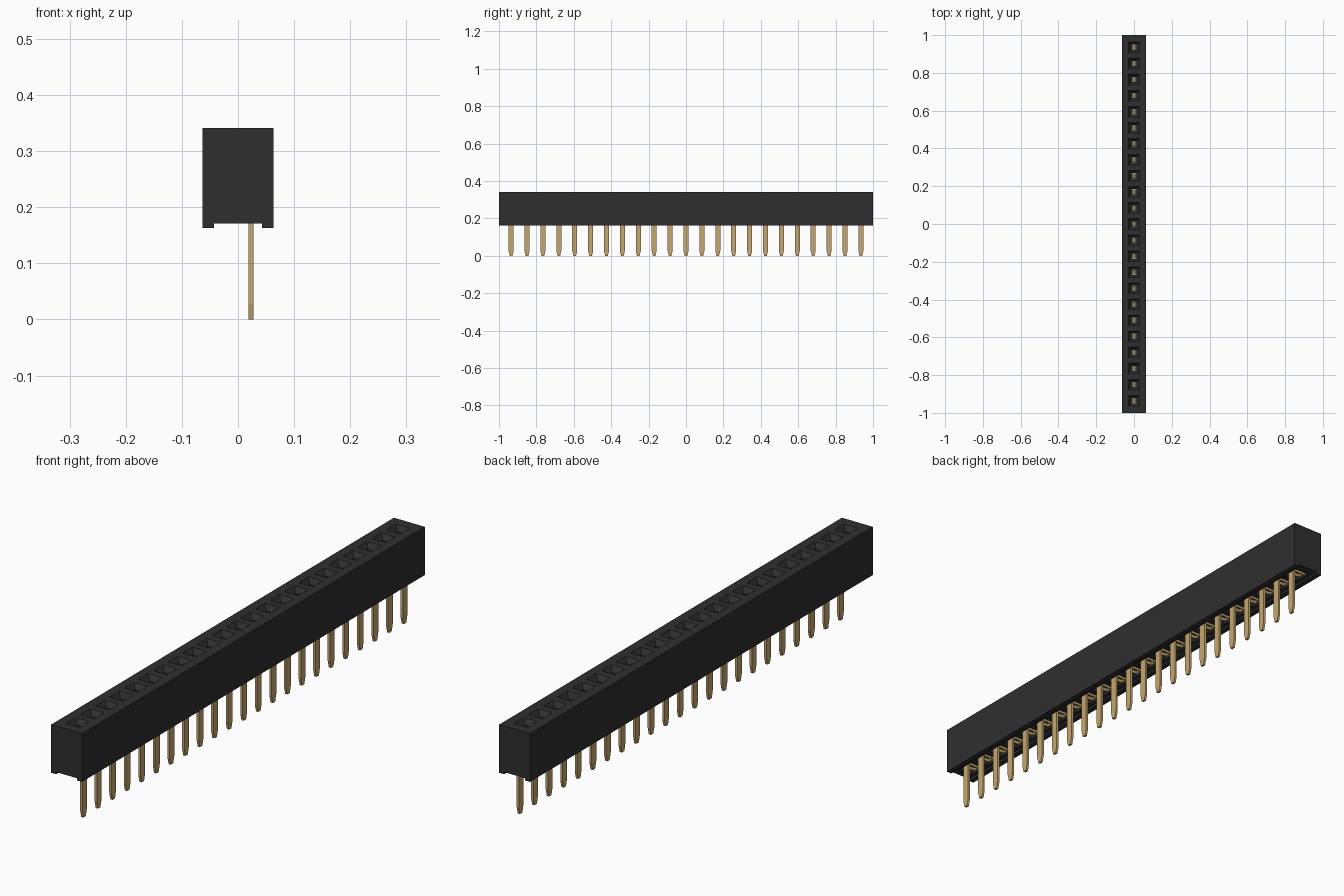
import bpy, bmesh

if "Cube" in bpy.data.objects:
    bpy.data.objects.remove(bpy.data.objects["Cube"], do_unlink=True)

COUNT, PITCH = 23, 0.085
PIN_Y = [(i - (COUNT - 1) / 2) * PITCH for i in range(COUNT)]


def material(name, rgb, rough, metal=0.0):
    m = bpy.data.materials.new(name)
    m.use_nodes = True
    m.diffuse_color = (*rgb, 1)
    bsdf = m.node_tree.nodes["Principled BSDF"]
    bsdf.inputs["Base Color"].default_value = (*rgb, 1)
    bsdf.inputs["Roughness"].default_value = rough
    bsdf.inputs["Metallic"].default_value = metal
    return m


black = material("black plastic", (0.028, 0.028, 0.028), 0.6)
gold = material("gold plating", (0.56, 0.39, 0.16), 0.4)


def finish(name, bm, mat):
    bmesh.ops.recalc_face_normals(bm, faces=bm.faces)
    me = bpy.data.meshes.new(name)
    bm.to_mesh(me)
    bm.free()
    me.materials.append(mat)
    ob = bpy.data.objects.new(name, me)
    bpy.context.scene.collection.objects.link(ob)
    return ob


def loft(bm, rings):
    """Capped skin over rings of points with equal counts."""
    loops = [[bm.verts.new(p) for p in r] for r in rings]
    n = len(loops[0])
    for a, b in zip(loops, loops[1:]):
        for i in range(n):
            j = (i + 1) % n
            bm.faces.new((a[i], a[j], b[j], b[i]))
    bm.faces.new(loops[0])
    bm.faces.new(loops[-1])


def rect(cx, cy, hx, hy, z):
    return [(cx - hx, cy - hy, z), (cx + hx, cy - hy, z),
            (cx + hx, cy + hy, z), (cx - hx, cy + hy, z)]


# Housing: cross-section with a channel underneath, run along y
section = [(-0.063, 0.163), (-0.043, 0.163), (-0.043, 0.171), (0.043, 0.171),
           (0.043, 0.163), (0.063, 0.163), (0.063, 0.341), (-0.063, 0.341)]
bm = bmesh.new()
loft(bm, [[(x, y, z) for x, z in section] for y in (-1, 1)])
housing = finish("housing", bm, black)

# Socket cutters: funnel mouth, narrow throat, wider contact chamber
bm = bmesh.new()
sockets = [(0.030, 0.343), (0.028, 0.341), (0.014, 0.322), (0.014, 0.312),
           (0.030, 0.312), (0.030, 0.165)]
for y in PIN_Y:
    loft(bm, [rect(0, y, h, h, z) for h, z in sockets])
cutter = finish("socket_cutter", bm, black)
cut = housing.modifiers.new("sockets", "BOOLEAN")
cut.object = cutter
cut.operation = "DIFFERENCE"
cut.solver = "EXACT"
bpy.context.view_layer.objects.active = housing
bpy.ops.object.modifier_apply(modifier=cut.name)
bpy.data.objects.remove(cutter, do_unlink=True)

# Solder pins: flat blades with tapered tips
bm = bmesh.new()
for y in PIN_Y:
    loft(bm, [rect(0.0235, y, 0.0045, hy, z)
              for hy, z in ((0.007, 0), (0.0135, 0.027), (0.0135, 0.18))])
finish("solder_pins", bm, gold)

# Spring contacts: a cross base and two leaves pinching toward the centre
leaf = [(0.028, 0.176), (0.028, 0.24), (0.008, 0.29), (0.012, 0.310),
        (0.007, 0.310), (0.002, 0.29), (0.021, 0.24), (0.021, 0.176)]
bm = bmesh.new()
for y in PIN_Y:
    for side in (-1, 1):
        loft(bm, [[(side * x, y + dy, z) for x, z in leaf] for dy in (-0.011, 0.011)])
    for edge in (-1, 1):
        loft(bm, [rect(0, y + edge * 0.0125, 0.028, 0.0025, z) for z in (0.174, 0.186)])
finish("spring_contacts", bm, gold)
